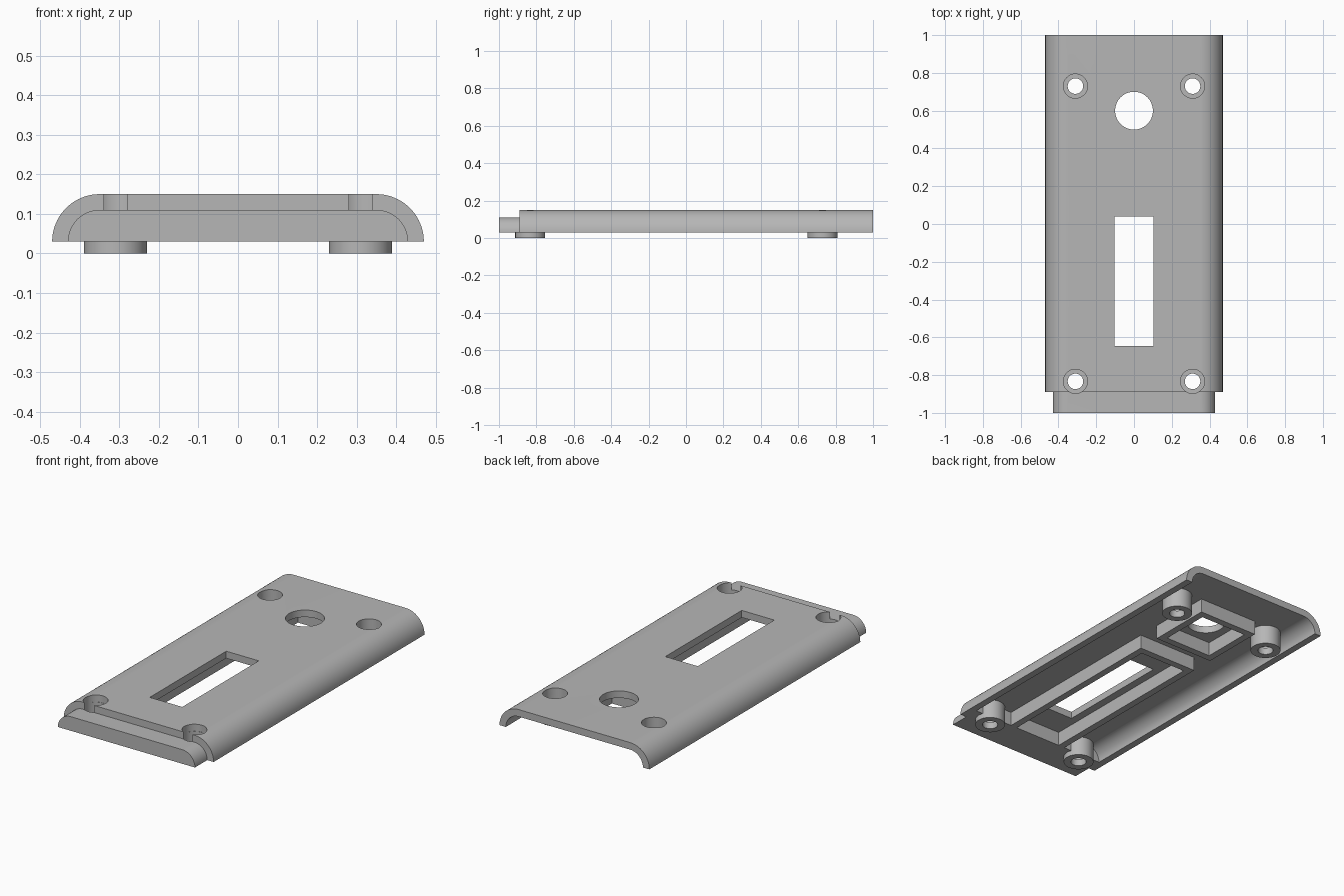
import bpy, bmesh
from math import sin, cos, pi

cube = bpy.data.objects.get("Cube")
if cube:
    bpy.data.objects.remove(cube, do_unlink=True)

# Single plain grey
GREY = (0.47, 0.47, 0.47, 1)
mat = bpy.data.materials.new("plain grey")
mat.use_nodes = True
mat.diffuse_color = GREY
bsdf = next(n for n in mat.node_tree.nodes if n.type == 'BSDF_PRINCIPLED')
bsdf.inputs["Base Color"].default_value = GREY
bsdf.inputs["Roughness"].default_value = 0.6


def prism(name, points, offset):
    """Extrude a closed 3D outline along offset."""
    bm = bmesh.new()
    face = bm.faces.new([bm.verts.new(p) for p in points])
    moved = bmesh.ops.extrude_face_region(bm, geom=[face])["geom"]
    bmesh.ops.translate(bm, vec=offset,
                        verts=[v for v in moved if isinstance(v, bmesh.types.BMVert)])
    bmesh.ops.recalc_face_normals(bm, faces=bm.faces)
    mesh = bpy.data.meshes.new(name)
    bm.to_mesh(mesh)
    bm.free()
    obj = bpy.data.objects.new(name, mesh)
    bpy.context.collection.objects.link(obj)
    mesh.materials.append(mat)
    return obj


def box(name, x0, x1, y0, y1, z0, z1):
    outline = [(x0, y0, z0), (x1, y0, z0), (x1, y1, z0), (x0, y1, z0)]
    return prism(name, outline, (0, 0, z1 - z0))


def cylinder(name, x, y, r, z0, z1, n=48):
    ring = [(x + r * cos(2 * pi * i / n), y + r * sin(2 * pi * i / n), z0) for i in range(n)]
    return prism(name, ring, (0, 0, z1 - z0))


def cut(obj, cutters):
    """Subtract each cutter and bake the result."""
    bpy.context.view_layer.objects.active = obj
    for c in cutters:
        mod = obj.modifiers.new("cut", 'BOOLEAN')
        mod.operation = 'DIFFERENCE'
        mod.solver = 'EXACT'
        mod.object = c
        bpy.ops.object.modifier_apply(modifier=mod.name)


BASE, CEILING, TOP = 0.03, 0.11, 0.15
FLAT = 0.35      # half width of the flat top, where the side rounding starts
FRONT, BACK = -0.89, 1.0


def arch(radius, y, n=20):
    """Flat-topped outline with quarter-round sides."""
    right = [(FLAT + radius * cos(pi / 2 * i / n), y, BASE + radius * sin(pi / 2 * i / n))
             for i in range(n + 1)]
    return right + [(-x, y, z) for x, y, z in reversed(right)]


# Shell: open-bottomed cover with rounded long edges
outer, inner = arch(TOP - BASE, FRONT), arch(CEILING - BASE, FRONT)
shell = prism("cover_shell", outer + inner[::-1], (0, BACK - FRONT, 0))

# Tongue: solid lip filling the front end of the cover
tongue = prism("front_tongue", arch(CEILING - BASE, -1.0), (0, 0.195, 0))

# Screw posts
screws = [(x, y) for x in (-0.31, 0.31) for y in (-0.833, 0.73)]
posts = [cylinder("screw_post", x, y, 0.08, 0, 0.112 if y > 0 else 0.109) for x, y in screws]

# Openings: slot, button hole, counterbored screw holes
slot = box("slot_cutter", -0.102, 0.102, -0.645, 0.04, 0.05, 0.3)
button = cylinder("button_cutter", 0, 0.6, 0.1, 0.05, 0.3, 64)
bores, holes = [], []
for x, y in screws:
    bores.append(cylinder("bore_cutter", x, y, 0.064, 0.04, 0.3))
    holes.append(cylinder("hole_cutter", x, y, 0.041, -0.1, 0.2))
cut(shell, [slot, button] + bores)
cut(tongue, [c for s, b, h in zip(screws, bores, holes) if s[1] < 0 for c in (b, h)])
for post, b, h in zip(posts, bores, holes):
    cut(post, [b, h])
for c in [slot, button] + bores + holes:
    bpy.data.objects.remove(c, do_unlink=True)

# Retaining ribs under the slot and around the button hole
OUT, IN, ROOT = 0.187, 0.147, 0.115
ribs = []
for s in (-1, 1):
    a, b = sorted((s * IN, s * OUT))
    ribs.append(box("slot_side_rib", a, b, -0.81, 0.28, BASE, ROOT))
    ribs.append(box("button_side_rib", a, b, 0.6 - OUT, 0.6 + OUT, BASE, ROOT))
    ribs.append(box("button_end_rib", -IN, IN, 0.6 + a, 0.6 + b, BASE, ROOT))
ribs.append(box("slot_end_rib", -IN, IN, 0.24, 0.28, BASE, ROOT))

# Smooth curves, crisp corners
bpy.ops.object.select_all(action='DESELECT')
for obj in [shell, tongue] + posts + ribs:
    obj.select_set(True)
bpy.context.view_layer.objects.active = shell
bpy.ops.object.shade_smooth_by_angle(angle=pi / 6)
